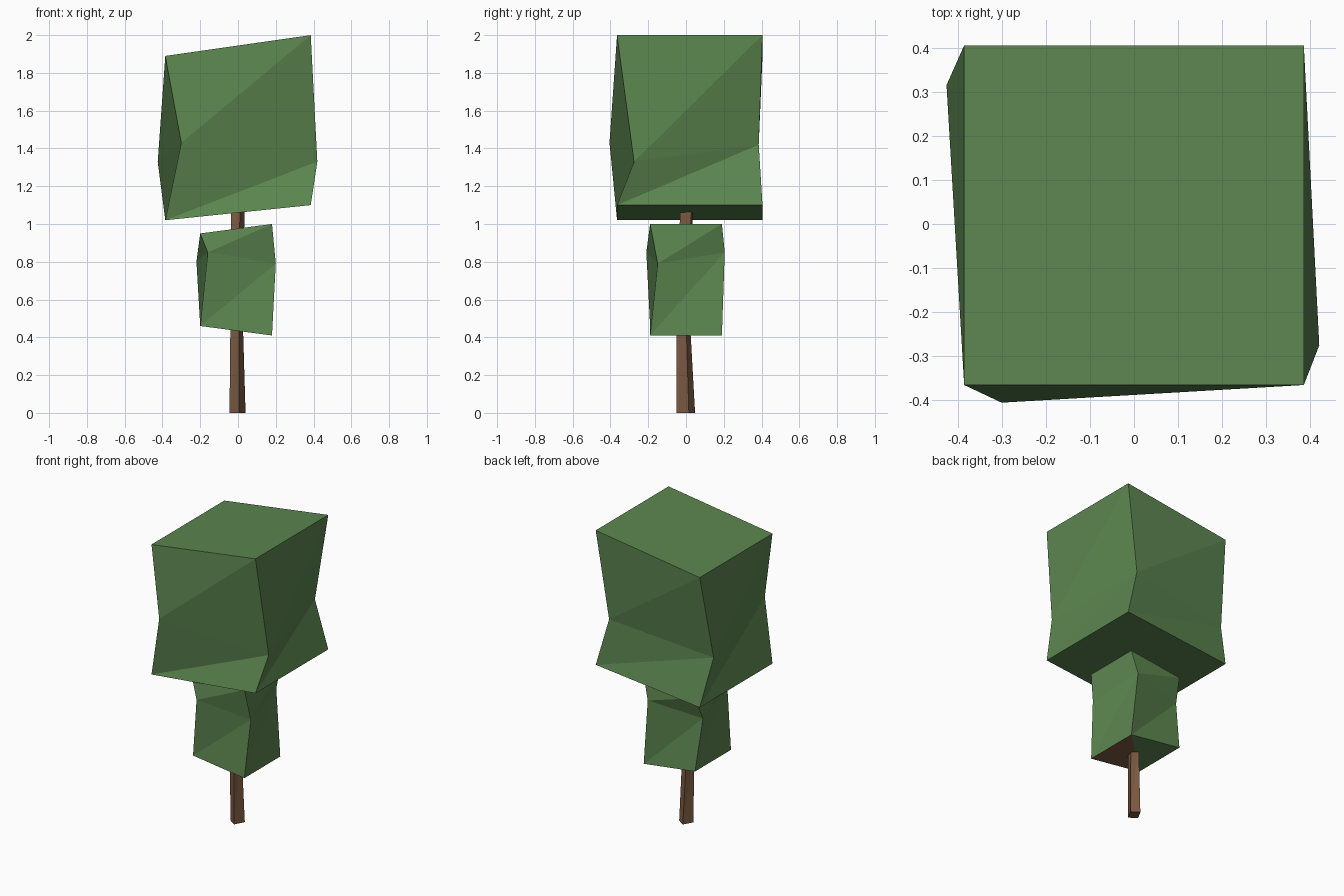
import bpy
import bmesh

cube = bpy.data.objects.get("Cube")
if cube:
    bpy.data.objects.remove(cube, do_unlink=True)


def make_material(name, rgb):
    mat = bpy.data.materials.new(name)
    mat.use_nodes = True
    color = (*rgb, 1.0)
    mat.diffuse_color = color
    mat.node_tree.nodes["Principled BSDF"].inputs["Base Color"].default_value = color
    return mat


leaf_green = make_material("leaf green", (0.107, 0.238, 0.08))
bark_brown = make_material("bark brown", (0.2, 0.102, 0.055))


def slab(left, right, front, back, z_left, z_right):
    """Rectangular ring whose height slopes from left x to right x."""
    return [(left, front, z_left), (right, front, z_right),
            (right, back, z_right), (left, back, z_left)]


def make_faceted_block(name, rings, materials, two_tone_base=False):
    """Stack four-cornered rings into a flat shaded, triangulated block."""
    bm = bmesh.new()
    loops = [[bm.verts.new(co) for co in ring] for ring in rings]
    for low, high in zip(loops, loops[1:]):
        for i in range(4):
            j = (i + 1) % 4
            bm.faces.new((low[i], low[j], high[j]))
            bm.faces.new((low[i], high[j], high[i]))
    bm.faces.new(loops[-1])
    base = loops[0]
    bm.faces.new((base[0], base[3], base[2]))
    corner = bm.faces.new((base[0], base[2], base[1]))
    if two_tone_base:
        corner.material_index = 1
    mesh = bpy.data.meshes.new(name)
    bm.to_mesh(mesh)
    bm.free()
    for mat in materials:
        mesh.materials.append(mat)
    obj = bpy.data.objects.new(name, mesh)
    bpy.context.collection.objects.link(obj)
    return obj


# Large upper crown with a twisted waist
make_faceted_block("upper_crown", [
    slab(-0.385, 0.385, -0.365, 0.405, 1.02, 1.10),
    [(-0.30, -0.405, 1.43), (0.42, -0.275, 1.33),
     (0.30, 0.385, 1.42), (-0.425, 0.315, 1.33)],
    slab(-0.385, 0.385, -0.365, 0.405, 1.89, 2.0),
], [leaf_green])

# Small lower crown, with one bark coloured triangle underneath
make_faceted_block("lower_crown", [
    slab(-0.20, 0.18, -0.19, 0.19, 0.46, 0.41),
    [(-0.16, -0.21, 0.85), (0.20, -0.15, 0.79),
     (0.14, 0.205, 0.85), (-0.22, 0.135, 0.80)],
    slab(-0.20, 0.18, -0.19, 0.19, 0.95, 1.0),
], [leaf_green, bark_brown], two_tone_base=True)

# Slim twisted trunk
make_faceted_block("trunk", [
    [(-0.045, -0.015, 0), (0.005, -0.05, 0), (0.04, 0.015, 0), (-0.01, 0.048, 0)],
    [(-0.04, -0.03, 0.5), (0.005, -0.05, 0.5), (0.025, 0, 0.5), (-0.02, 0.02, 0.5)],
    [(-0.037, -0.02, 1.1), (0.01, -0.03, 1.1), (0.035, 0.03, 1.1), (-0.02, 0.037, 1.1)],
], [bark_brown])
